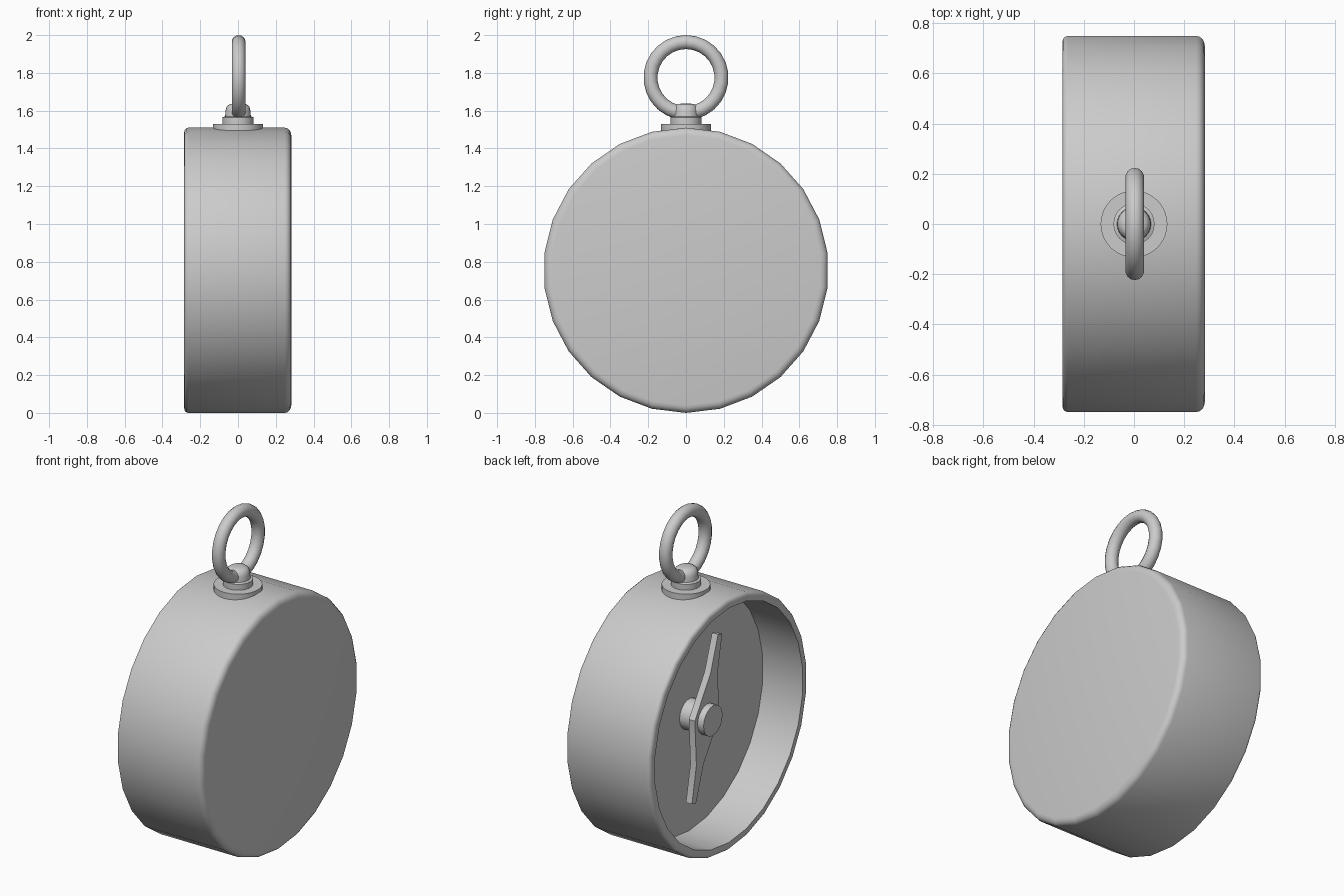
import bpy, bmesh
from math import sin, cos, pi, radians

if "Cube" in bpy.data.objects:
    bpy.data.objects.remove(bpy.data.objects["Cube"])


def finish(name, bm, angle=40):
    bmesh.ops.remove_doubles(bm, verts=bm.verts, dist=1e-5)
    bmesh.ops.recalc_face_normals(bm, faces=bm.faces)
    mesh = bpy.data.meshes.new(name)
    bm.to_mesh(mesh)
    bm.free()
    ob = bpy.data.objects.new(name, mesh)
    bpy.context.collection.objects.link(ob)
    bpy.ops.object.select_all(action='DESELECT')
    ob.select_set(True)
    bpy.context.view_layer.objects.active = ob
    bpy.ops.object.shade_smooth_by_angle(angle=radians(angle))
    return ob


def lathe(name, profile, sides, place):
    """Revolve (radius, height) points; both ends are capped flat."""
    bm = bmesh.new()
    rings = [[bm.verts.new(place(r * sin(2 * pi * i / sides), r * cos(2 * pi * i / sides), h))
              for i in range(sides)] for r, h in profile]
    for a, b in zip(rings, rings[1:]):
        for i in range(sides):
            j = (i + 1) % sides
            bm.faces.new((a[i], a[j], b[j], b[i]))
    bm.faces.new(rings[0])
    bm.faces.new(rings[-1])
    return finish(name, bm)


CZ = 0.755  # height of the case axis


def along_x(a, b, h):
    return (h, a, CZ + b)


def along_z(a, b, h):
    return (a, b, h)


def corner(r, x, rad, dx, steps=4):
    """Rounded outer corner running from the side wall to the flat end."""
    return [(r - rad + rad * cos(t), x + dx * sin(t))
            for t in (pi / 2 * k / steps for k in range(steps + 1))]


# Case: closed at +x, open at -x with a recessed dial floor
back = corner(0.755, 0.247, 0.04, 0.035)[::-1]
rim = corner(0.755, -0.263, 0.025, -0.022)
lathe("case", back + rim + [(0.705, -0.285), (0.705, -0.02)], 26, along_x)

# Centre pin
lathe("pin", [(0.09, -0.01), (0.09, -0.18)], 20, along_x)

# Needle: tapered blade, tilted 15 degrees
half = [(0.48, 0.02), (0.26, 0.035), (0.0, 0.12), (-0.26, 0.035), (-0.48, 0.02)]
outline = half + [(t, -w) for t, w in reversed(half)]
bm = bmesh.new()
a = radians(15)
vs = [bm.verts.new((-0.14, w * cos(a) - t * sin(a), CZ + w * sin(a) + t * cos(a)))
      for t, w in outline]
face = bm.faces.new(vs)
ext = bmesh.ops.extrude_face_region(bm, geom=[face])
bmesh.ops.translate(bm, vec=(0.04, 0, 0),
                    verts=[v for v in ext["geom"] if isinstance(v, bmesh.types.BMVert)])
finish("needle", bm, 20)

# Hanger mount: washer, collar and rounded stem
lathe("washer", [(0.133, 1.48), (0.133, 1.53), (0.08, 1.53)], 32, along_z)
lathe("stem", [(0.082, 1.51), (0.082, 1.565), (0.068, 1.57), (0.066, 1.60),
               (0.060, 1.622), (0.045, 1.634), (0.02, 1.638)], 24, along_z)

# Hanging ring
bpy.ops.mesh.primitive_torus_add(major_radius=0.188, minor_radius=0.037,
                                 major_segments=26, minor_segments=14,
                                 location=(0.003, 0, 1.775), rotation=(0, pi / 2, 0))
bpy.context.object.name = "ring"
bpy.ops.object.shade_smooth_by_angle(angle=radians(40))
